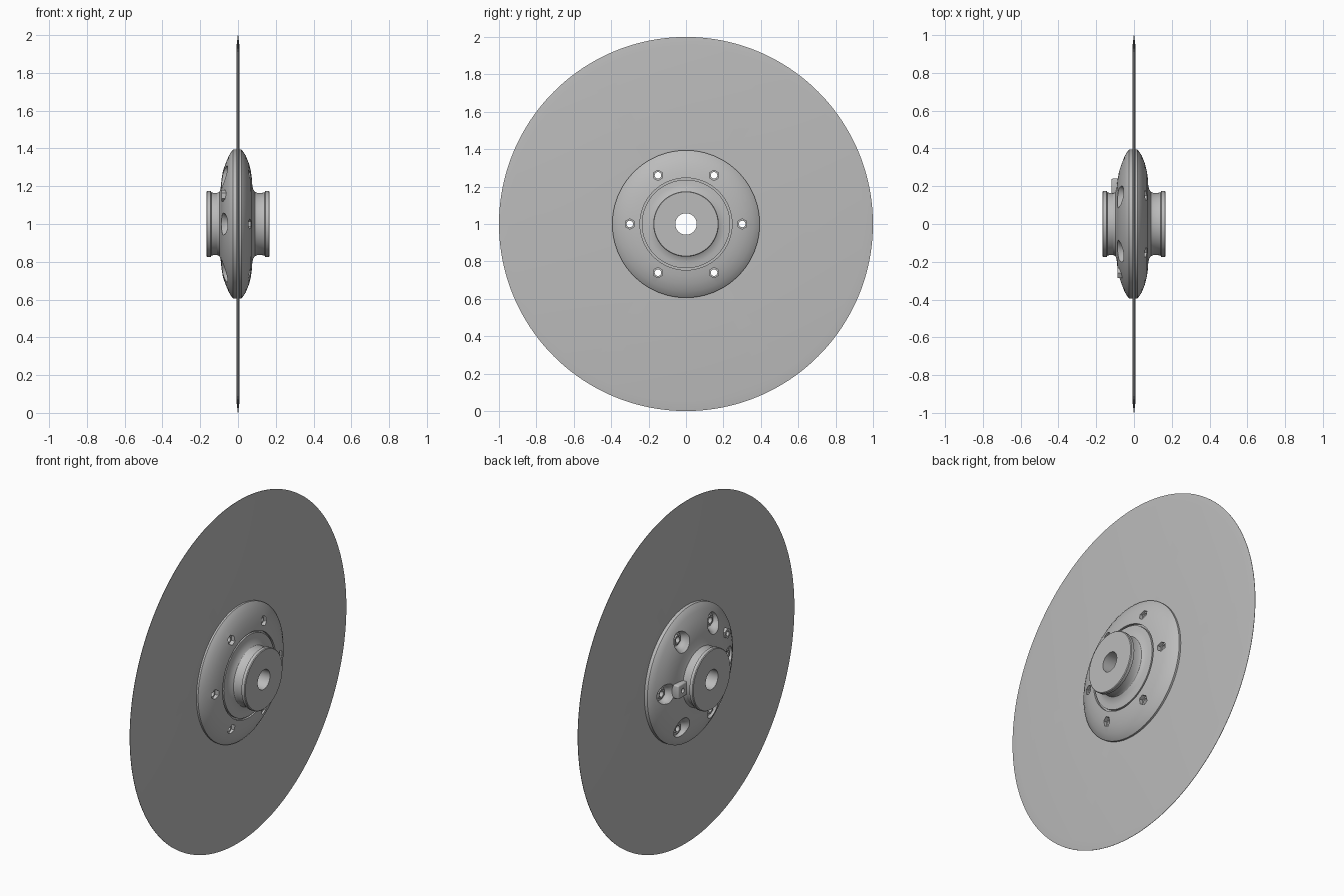
import bpy
import bmesh
from math import radians, sin, cos, tau
from mathutils import Vector, Matrix

if "Cube" in bpy.data.objects:
    bpy.data.objects.remove(bpy.data.objects["Cube"], do_unlink=True)

steel = bpy.data.materials.new("grey steel")
steel.use_nodes = True
steel.diffuse_color = (0.5, 0.5, 0.5, 1)
steel.node_tree.nodes["Principled BSDF"].inputs["Base Color"].default_value = (0.5, 0.5, 0.5, 1)

BOLT_RADIUS = 0.3
bolt_spots = [(BOLT_RADIUS * cos(tau * i / 6), BOLT_RADIUS * sin(tau * i / 6)) for i in range(6)]


def finish(bm, name):
    bmesh.ops.recalc_face_normals(bm, faces=bm.faces)
    mesh = bpy.data.meshes.new(name)
    bm.to_mesh(mesh)
    bm.free()
    mesh.materials.append(steel)
    obj = bpy.data.objects.new(name, mesh)
    bpy.context.collection.objects.link(obj)
    return obj


def lathe(name, profile, steps=128, spots=((0, 0),), closed=False):
    """Spin (x, radius) points round the x axis, once at each (y, z) spot."""
    bm = bmesh.new()
    for y, z in spots:
        centre = Vector((0, y, z + 1))
        verts = [bm.verts.new(centre + Vector((x, 0, r))) for x, r in profile]
        edges = [bm.edges.new(pair) for pair in zip(verts, verts[1:])]
        if closed:
            edges.append(bm.edges.new((verts[-1], verts[0])))
        bmesh.ops.spin(bm, geom=verts + edges, cent=centre, axis=(1, 0, 0),
                       angle=tau, steps=steps, use_merge=False)
    bmesh.ops.remove_doubles(bm, verts=bm.verts, dist=0.0001)
    return finish(bm, name)


def rod(name, x0, x1, radius, steps, spots):
    return lathe(name, [(x0, 0), (x0, radius), (x1, radius), (x1, 0)], steps, spots)


def cut(obj, *cutters):
    for cutter in cutters:
        mod = obj.modifiers.new("cut", 'BOOLEAN')
        mod.operation = 'DIFFERENCE'
        mod.solver = 'EXACT'
        mod.object = cutter
    bpy.context.view_layer.update()
    graph = bpy.context.evaluated_depsgraph_get()
    mesh = bpy.data.meshes.new_from_object(obj.evaluated_get(graph))
    obj.modifiers.clear()
    obj.data = mesh


def smooth(obj, angle=30):
    obj.data.shade_smooth()
    obj.data.set_sharp_from_angle(angle=radians(angle))


# Thin blade with a sharpened rim
blade = lathe("disc_blade", [(-0.007, 0.2), (-0.007, 0.95), (-0.001, 1), (0.001, 1),
                             (0.007, 0.95), (0.007, 0.2)], steps=192, closed=True)

# Domed housing with a neck and collar on the -x side
housing = lathe("hub_housing", [
    (0, 0.057), (-0.167, 0.057), (-0.167, 0.171), (-0.163, 0.175), (-0.145, 0.175),
    (-0.14, 0.166), (-0.112, 0.164), (-0.098, 0.171), (-0.092, 0.19), (-0.088, 0.23),
    (-0.08, 0.28), (-0.066, 0.32), (-0.049, 0.36), (-0.03, 0.391), (-0.026, 0.394),
    (-0.007, 0.394), (-0.007, 0.19), (0, 0.19)], closed=True)

# Clamping flange with a ring groove, neck and collar on the +x side
flange = lathe("hub_flange", [
    (0, 0.057), (0.167, 0.057), (0.167, 0.171), (0.163, 0.175), (0.145, 0.175),
    (0.14, 0.166), (0.104, 0.164), (0.09, 0.17), (0.08, 0.185), (0.075, 0.21),
    (0.073, 0.236), (0.06, 0.236), (0.06, 0.246), (0.073, 0.246), (0.068, 0.28),
    (0.058, 0.32), (0.042, 0.36), (0.022, 0.39), (0.018, 0.394), (0.007, 0.394),
    (0.007, 0.19), (0, 0.19)], closed=True)

# Nuts in the pockets and a hexagonal plug between two of them
nuts = rod("pocket_nuts", -0.052, -0.035, 0.03, 6, bolt_spots)
plug_spot = [(-0.26, 0.15)]
plug = rod("hex_plug", -0.088, -0.05, 0.03, 6, plug_spot)

# Lug with a rounded outline beside the neck
bm = bmesh.new()
bmesh.ops.create_cube(bm, size=1, matrix=Matrix.Translation((-0.095, 0.2, 1))
                      @ Matrix.Diagonal((0.05, 0.08, 0.08, 1)))
bmesh.ops.bevel(bm, geom=bm.edges[:], offset=0.008, segments=3, affect='EDGES', profile=0.5)
lug = finish(bm, "side_lug")

# Cutters for scooped pockets, bolt holes, hexagonal recesses and small bores
pockets = lathe("pocket_cutter", [(-0.042, 0), (-0.042, 0.038), (-0.048, 0.044), (-0.06, 0.049),
                                  (-0.075, 0.058), (-0.085, 0.068), (-0.12, 0.085), (-0.12, 0)],
                32, bolt_spots)
holes = rod("hole_cutter", -0.2, 0.2, 0.0175, 24, bolt_spots)
recesses = rod("recess_cutter", 0.045, 0.2, 0.028, 6, bolt_spots)
plug_bore = rod("plug_cutter", -0.2, -0.07, 0.014, 20, plug_spot)
lug_bore = rod("lug_cutter", -0.2, -0.105, 0.013, 20, [(0.2, 0)])

cut(housing, pockets, holes)
cut(flange, recesses, holes)
cut(blade, holes)
cut(nuts, holes)
cut(plug, plug_bore)
cut(lug, lug_bore)

for cutter in (pockets, holes, recesses, plug_bore, lug_bore):
    bpy.data.objects.remove(cutter, do_unlink=True)
for part in (blade, housing, flange, nuts, plug, lug):
    smooth(part)
